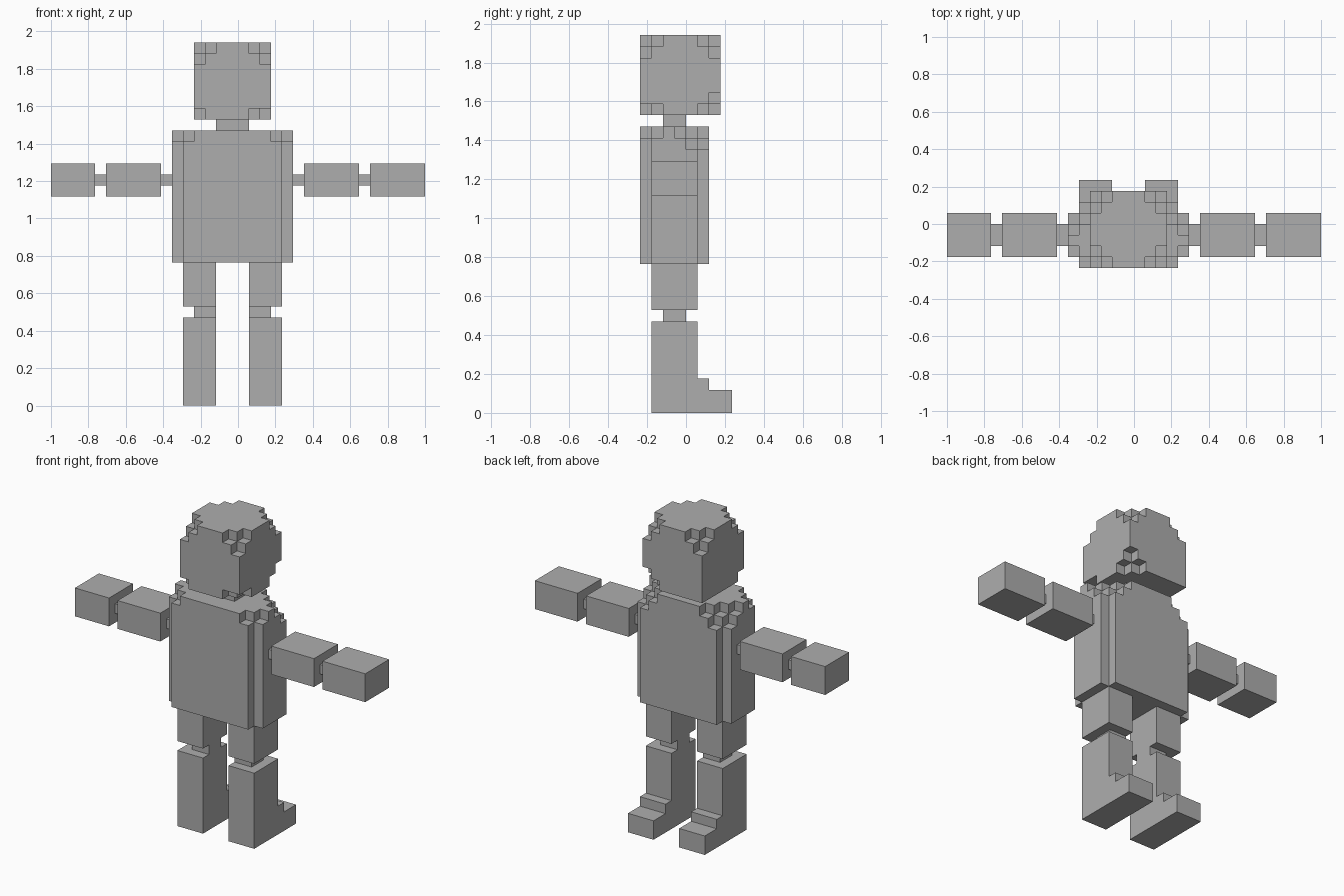
import bpy
import bmesh
from itertools import product
from mathutils import Vector

U = 2 / 34                       # edge of one block
ORIGIN = Vector((17, 4, 0))      # grid point placed at x = 0, y = 0

cube = bpy.data.objects.get("Cube")
if cube:
    bpy.data.objects.remove(cube, do_unlink=True)

grey = bpy.data.materials.new("plain_grey")
grey.use_nodes = True
COLOUR = (0.42, 0.42, 0.42, 1)
grey.diffuse_color = COLOUR
grey.node_tree.nodes["Principled BSDF"].inputs["Base Color"].default_value = COLOUR


def box(xs, ys, zs):
    """Set of unit blocks filling the given ranges."""
    return set(product(range(*xs), range(*ys), range(*zs)))


def stepped_corner(corner, inward, reach):
    """Blocks of a stair-stepped corner, up to a number of steps inward."""
    return {tuple(c + d * s for c, d, s in zip(corner, inward, step))
            for step in product(range(reach + 1), repeat=3) if sum(step) <= reach}


def build(name, cells):
    """Skin a set of blocks with clean flat faces."""
    bm = bmesh.new()
    for cell in cells:
        for axis, side in product(range(3), (0, 1)):
            neighbour = list(cell)
            neighbour[axis] += 2 * side - 1
            if tuple(neighbour) in cells:
                continue
            a, b = (axis + 1) % 3, (axis + 2) % 3
            verts = []
            for da, db in ((0, 0), (1, 0), (1, 1), (0, 1)):
                p = Vector(cell)
                p[axis] += side
                p[a] += da
                p[b] += db
                verts.append(bm.verts.new((p - ORIGIN) * U))
            bm.faces.new(verts if side else verts[::-1])
    bmesh.ops.remove_doubles(bm, verts=bm.verts, dist=U / 100)
    bmesh.ops.dissolve_limit(bm, angle_limit=0.01, verts=bm.verts, edges=bm.edges)
    mesh = bpy.data.meshes.new(name)
    bm.to_mesh(mesh)
    bm.free()
    mesh.materials.append(grey)
    bpy.context.collection.objects.link(bpy.data.objects.new(name, mesh))


# Head: cube with stepped corners, less worn along the bottom
head = box((13, 20), (0, 7), (26, 33))
for (x, dx), (y, dy) in product(((13, 1), (19, -1)), ((0, 1), (6, -1))):
    head -= stepped_corner((x, y, 32), (dx, dy, -1), 1)
head -= stepped_corner((19, 6, 26), (-1, -1, 1), 1)
head -= stepped_corner((19, 0, 26), (-1, 1, 0), 1)
head -= stepped_corner((13, 0, 26), (1, 1, 1), 0)
build("head", head)
build("neck", box((15, 18), (2, 4), (25, 26)))

# Torso: notched vertical edges and stepped shoulders
torso = box((12, 21), (0, 6), (13, 25)) | box((11, 22), (1, 5), (13, 25))
for x, dx in ((11, 1), (21, -1)):
    torso -= stepped_corner((x, 0, 24), (dx, 1, -1), 1)
    torso -= stepped_corner((x, 5, 24), (dx, -1, -1), 2)
build("torso", torso)

# Arms: shoulder and elbow pegs between solid blocks
ARMS = {
    "right": ((0, 4), (4, 5), (5, 10), (10, 11)),
    "left": ((29, 34), (28, 29), (23, 28), (22, 23)),
}
for side, (fore, elbow, upper, shoulder) in ARMS.items():
    build(side + "_forearm", box(fore, (1, 5), (19, 22)))
    build(side + "_elbow", box(elbow, (2, 4), (20, 21)))
    build(side + "_upper_arm", box(upper, (1, 5), (19, 22)))
    build(side + "_shoulder", box(shoulder, (2, 4), (20, 21)))

# Legs: thigh, knee peg, and shin with a stepped foot
for side, leg, knee in (("right", (12, 15), (13, 15)), ("left", (18, 21), (18, 20))):
    build(side + "_thigh", box(leg, (1, 5), (9, 13)))
    build(side + "_knee", box(knee, (2, 4), (8, 9)))
    build(side + "_shin_and_foot",
          box(leg, (1, 5), (0, 8)) | box(leg, (5, 6), (0, 3)) | box(leg, (6, 8), (0, 2)))
